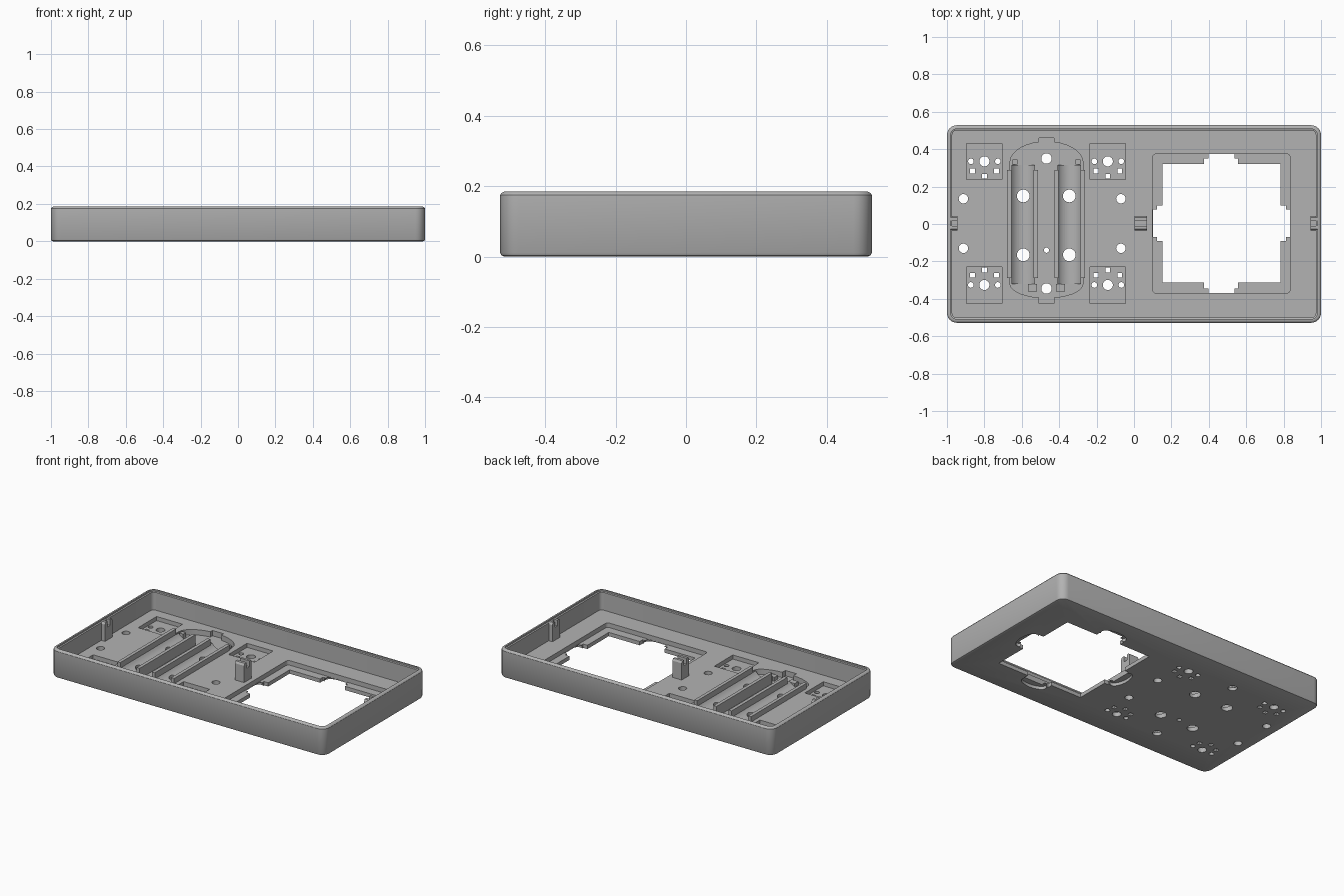
import bpy, bmesh, math

if "Cube" in bpy.data.objects:
    bpy.data.objects.remove(bpy.data.objects["Cube"])

grey = bpy.data.materials.new("grey plastic")
grey.diffuse_color = (0.45, 0.45, 0.45, 1)
grey.use_nodes = True
grey.node_tree.nodes["Principled BSDF"].inputs["Base Color"].default_value = grey.diffuse_color
FLOOR, TOP = 0.055, 0.185


def make(name, bm):
    bmesh.ops.recalc_face_normals(bm, faces=bm.faces)
    me = bpy.data.meshes.new(name)
    bm.to_mesh(me)
    bm.free()
    me.materials.append(grey)
    ob = bpy.data.objects.new(name, me)
    bpy.context.collection.objects.link(ob)
    return ob


def loft(name, rings):
    """Closed solid through a list of rings with equal point counts."""
    bm = bmesh.new()
    vs = [[bm.verts.new(p) for p in r] for r in rings]
    n = len(vs[0])
    for a, b in zip(vs, vs[1:]):
        for i in range(n):
            bm.faces.new((a[i], a[(i + 1) % n], b[(i + 1) % n], b[i]))
    bm.faces.new(vs[0])
    bm.faces.new(vs[-1])
    return make(name, bm)


def prism(name, pts, z0, z1):
    return loft(name, [[(x, y, z) for x, y in pts] for z in (z0, z1)])


def extrude_x(name, pts, x0, x1):
    return loft(name, [[(x, y, z) for y, z in pts] for x in (x0, x1)])


def extrude_y(name, pts, y0, y1):
    return loft(name, [[(x, y, z) for x, z in pts] for y in (y0, y1)])


def box(name, x0, x1, y0, y1, z0, z1):
    return prism(name, [(x0, y0), (x1, y0), (x1, y1), (x0, y1)], z0, z1)


def ellipse(x, y, rx, ry, n=28):
    return [(x + rx * math.cos(2 * math.pi * i / n), y + ry * math.sin(2 * math.pi * i / n)) for i in range(n)]


def rounded(x0, x1, y0, y1, r, n=6):
    pts = []
    for k, (cx, cy) in enumerate([(x1 - r, y1 - r), (x0 + r, y1 - r), (x0 + r, y0 + r), (x1 - r, y0 + r)]):
        for i in range(n + 1):
            a = math.pi / 2 * (k + i / n)
            pts.append((cx + r * math.cos(a), cy + r * math.sin(a)))
    return pts


def cut(target, cutter):
    m = target.modifiers.new("cut", 'BOOLEAN')
    m.operation, m.solver, m.object = 'DIFFERENCE', 'EXACT', cutter
    bpy.context.view_layer.objects.active = target
    bpy.ops.object.modifier_apply(modifier=m.name)
    bpy.data.objects.remove(cutter)


def drill(target, x, y, r, ry=None):
    cut(target, prism("drill", ellipse(x, y, r, ry or r), -0.1, 0.3))


# Tray shell: outer wall, rim and inner floor as one lofted profile
profile = [(0.012, 0), (0.004, 0.003), (0, 0.01), (0, 0.175), (0.004, 0.181), (0.012, TOP),
           (0.020, TOP), (0.020, 0.175), (0.028, 0.172), (0.028, FLOOR)]
tray = loft("tray", [[(x, y, z) for x, y in rounded(-1 + d, 1 - d, -0.528 + d, 0.528 - d, 0.052 - d)]
                     for d, z in profile])

# Large window: recessed ledge, through opening and four notches
cut(tray, prism("ledge", rounded(0.1, 0.835, -0.37, 0.375, 0.02), 0.025, 0.1))
cut(tray, box("opening", 0.152, 0.783, -0.313, 0.32, -0.1, 0.1))
cut(tray, box("notch_y", 0.398, 0.538, -0.369, 0.374, -0.1, 0.1))
cut(tray, box("notch_y_wide", 0.375, 0.557, -0.345, 0.35, -0.1, 0.1))
cut(tray, box("notch_x", 0.101, 0.834, -0.07, 0.078, -0.1, 0.1))
cut(tray, box("notch_x_wide", 0.122, 0.813, -0.09, 0.098, -0.1, 0.1))
# Thumb pockets on the underside of the notches
for x, y, rx, ry in [(0.468, -0.365, 0.09, 0.045), (0.468, 0.37, 0.09, 0.045),
                     (0.105, 0.004, 0.045, 0.09), (0.83, 0.004, 0.045, 0.09)]:
    cut(tray, prism("thumb_pocket", ellipse(x, y, rx, ry), -0.1, 0.02))

# Four square switch recesses with pin holes
for cx in (-0.8, -0.14):
    for cy, s in ((0.335, 1), (-0.326, -1)):
        cut(tray, box("recess", cx - 0.095, cx + 0.095, cy - 0.098, cy + 0.095, 0.028, 0.1))
        drill(tray, cx, cy, 0.027)
        for dx in (-0.072, 0.072):
            drill(tray, cx + dx, cy, 0.015)
        for dx, dy in ((-0.064, -0.052), (0.064, -0.052), (0, -0.08)):
            x, y = cx + dx, cy + s * dy
            cut(tray, box("pin", x - 0.013, x + 0.013, y - 0.013, y + 0.013, -0.1, 0.1))

# Screw holes
for x in (-0.912, -0.07):
    for y in (-0.13, 0.135):
        drill(tray, x, y, 0.025)

# Battery bay: pocket with arched ends
CX = -0.468
arch = []
for s, ymid, rise, flat in ((1, 0.33, 0.11, 0), (-1, -0.32, 0.075, 0.1)):
    for i in range(17):
        a = math.pi * i / 16 + (0 if s > 0 else math.pi)
        arch.append((CX + 0.195 * math.cos(a), ymid + rise * math.sin(a)))
cut(tray, prism("bay", arch, 0.02, 0.1))
for y0, y1 in ((0.393, 0.46), (-0.425, -0.36)):
    cut(tray, box("bay_tab", CX - 0.04, CX + 0.04, y0, y1, 0.02, 0.1))

# Battery cradles with concave tops, and their retaining ribs
cradles = []
for side, cx in (("left", -0.592), ("right", -0.346)):
    w, r, bottom = 0.062, 0.075, 0.022
    a0 = math.asin(w / r)
    arc = [(cx + r * math.sin(a), bottom + r - r * math.cos(a))
           for a in [a0 - 2 * a0 * i / 12 for i in range(13)]]
    cradle = extrude_y(side + "_battery_cradle", [(cx - w, 0.012), (cx + w, 0.012)] + arc, -0.32, 0.315)
    cradles.append(cradle)
    for y in (0.15, -0.165):
        drill(tray, cx, y, 0.034)
        drill(cradle, cx, y, 0.034)
for x, w in ((-0.667, 0.011), (-0.525, 0.011), (-0.415, 0.011), (-0.274, 0.011)):
    box("battery_rib", x - w, x + w, -0.29, 0.29, 0.015, 0.09)

# Contact stops at the ends of the bay
for s in (-1, 1):
    x = CX + s * 0.168
    box("contact_stop", x - 0.014, x + 0.014, 0.317, 0.345, 0.015, FLOOR)
    x = CX + s * 0.075
    box("contact_step", x - 0.025, x + 0.025, -0.36, -0.322, 0.015, 0.045)
for y, r in ((0.35, 0.028), (-0.345, 0.028), (-0.14, 0.014)):
    drill(tray, CX, y, r)

# Slotted clip posts: one in the middle, one on each end wall
post = [(-0.036, 0.045), (0.042, 0.045), (0.042, 0.165), (0.034, 0.178), (0.018, 0.178), (0.018, 0.14),
        (-0.010, 0.14), (-0.010, 0.178), (-0.028, 0.178), (-0.036, 0.165)]
for name, x0, x1 in (("middle_post", 0.002, 0.07), ("left_post", -0.985, -0.945), ("right_post", 0.945, 0.985)):
    extrude_x(name, post, x0, x1)

# Smooth the rounded corners, keep the edges crisp
bpy.ops.object.select_all(action='DESELECT')
for ob in bpy.context.collection.objects:
    ob.select_set(True)
bpy.context.view_layer.objects.active = tray
bpy.ops.object.shade_smooth_by_angle(angle=math.radians(30))
